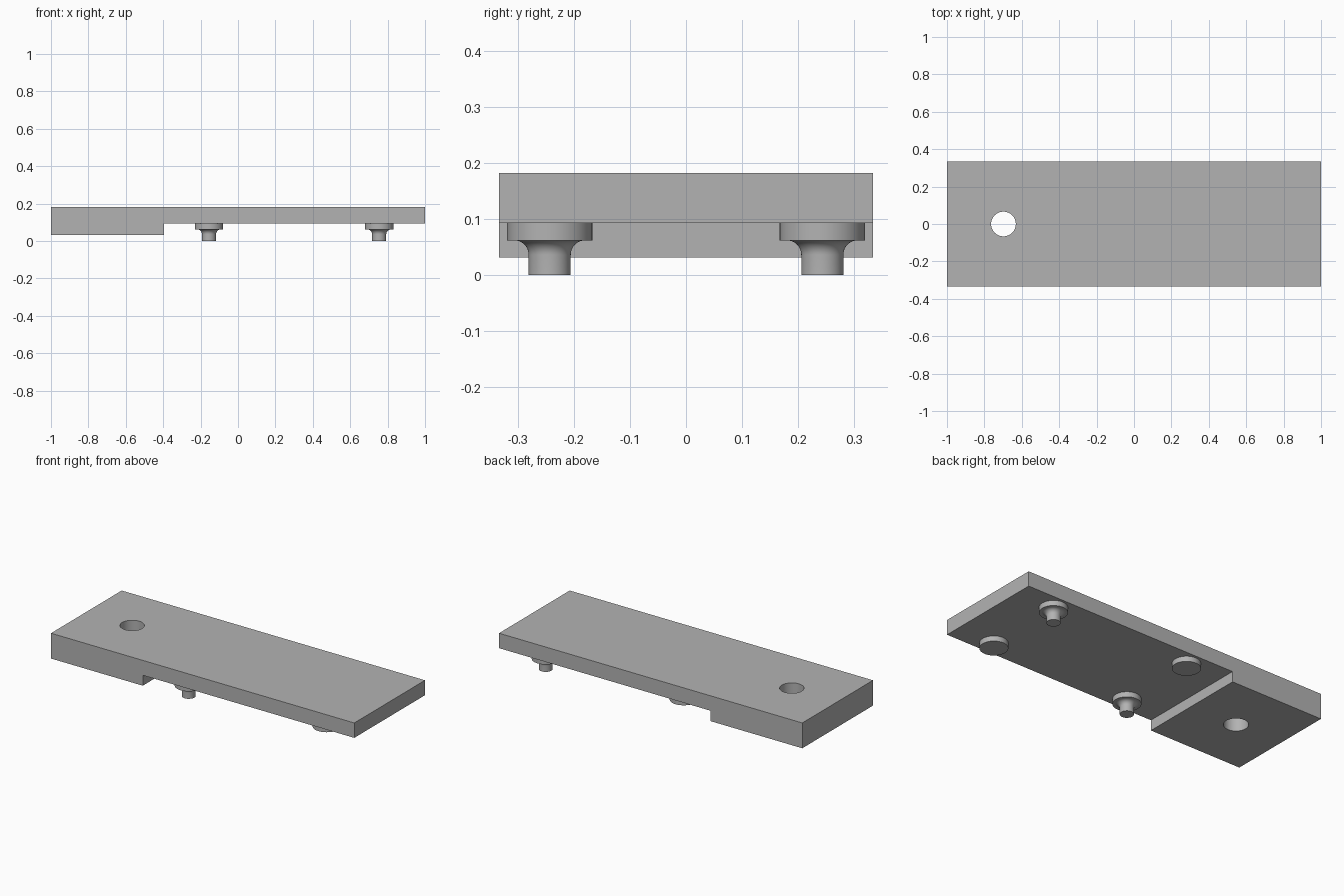
import bpy, bmesh, math
from mathutils import Matrix

cube = bpy.data.objects.get("Cube")
if cube:
    bpy.data.objects.remove(cube, do_unlink=True)

grey = bpy.data.materials.new("plain grey")
grey.use_nodes = True
grey.diffuse_color = (0.45, 0.45, 0.45, 1)
grey.node_tree.nodes["Principled BSDF"].inputs["Base Color"].default_value = grey.diffuse_color

HALF_WIDTH, TOP, PLATE_BOTTOM, BLOCK_BOTTOM = 0.333, 0.182, 0.093, 0.031
STEP_X = -0.395


def finish(name, bm):
    bmesh.ops.recalc_face_normals(bm, faces=bm.faces)
    mesh = bpy.data.meshes.new(name)
    bm.to_mesh(mesh)
    bm.free()
    mesh.materials.append(grey)
    obj = bpy.data.objects.new(name, mesh)
    bpy.context.collection.objects.link(obj)
    return obj


def smooth(obj):
    bpy.ops.object.select_all(action='DESELECT')
    obj.select_set(True)
    bpy.context.view_layer.objects.active = obj
    bpy.ops.object.shade_smooth_by_angle(angle=math.radians(30))


def lathe(name, profile, location):
    """Spin a (radius, height) profile around a vertical axis."""
    bm = bmesh.new()
    verts = [bm.verts.new((r, 0, z)) for r, z in profile]
    edges = [bm.edges.new(pair) for pair in zip(verts, verts[1:])]
    bmesh.ops.spin(bm, geom=verts + edges, cent=(0, 0, 0), axis=(0, 0, 1),
                   angle=math.tau, steps=64, use_duplicate=False)
    bmesh.ops.remove_doubles(bm, verts=bm.verts, dist=1e-5)
    obj = finish(name, bm)
    obj.location = location
    smooth(obj)
    return obj


# Stepped plate: side profile pushed through its width
bm = bmesh.new()
outline = [(-1, BLOCK_BOTTOM), (STEP_X, BLOCK_BOTTOM), (STEP_X, PLATE_BOTTOM),
           (1, PLATE_BOTTOM), (1, TOP), (-1, TOP)]
face = bm.faces.new([bm.verts.new((x, -HALF_WIDTH, z)) for x, z in outline])
side = bmesh.ops.extrude_face_region(bm, geom=[face])
bmesh.ops.translate(bm, vec=(0, 2 * HALF_WIDTH, 0),
                    verts=[v for v in side["geom"] if isinstance(v, bmesh.types.BMVert)])
plate = finish("stepped_plate", bm)

# Round through hole in the thick end
bm = bmesh.new()
bmesh.ops.create_cone(bm, cap_ends=True, segments=64, radius1=0.066, radius2=0.066,
                      depth=1, matrix=Matrix.Translation((-0.698, 0, 0.1)))
cutter = finish("hole_cutter", bm)
cut = plate.modifiers.new("hole", 'BOOLEAN')
cut.operation, cut.solver, cut.object = 'DIFFERENCE', 'EXACT', cutter
bpy.context.view_layer.objects.active = plate
bpy.ops.object.modifier_apply(modifier=cut.name)
bpy.data.objects.remove(cutter, do_unlink=True)
smooth(plate)

# Feet: plain pads on one diagonal, pads with filleted pins on the other
PAD_R, PIN_R, PAD_BOTTOM, FILLET = 0.076, 0.0375, 0.062, 0.026
pad = [(0, PLATE_BOTTOM), (PAD_R, PLATE_BOTTOM), (PAD_R, PAD_BOTTOM)]
arc = [(PIN_R + FILLET * (1 - math.cos(a)), PAD_BOTTOM - FILLET * (1 - math.sin(a)))
       for a in (math.pi / 2 * (1 - i / 10) for i in range(11))]
pin_pad = pad + arc + [(PIN_R, 0), (0, 0)]
plain_pad = pad + [(0, PAD_BOTTOM)]

for x, end in ((-0.155, "inner"), (0.755, "outer")):
    for y, edge in ((-0.243, "front"), (0.243, "back")):
        has_pin = (end == "inner") == (edge == "front")
        kind = "pin_foot" if has_pin else "pad_foot"
        lathe(f"{edge}_{end}_{kind}", pin_pad if has_pin else plain_pad, (x, y, 0))
